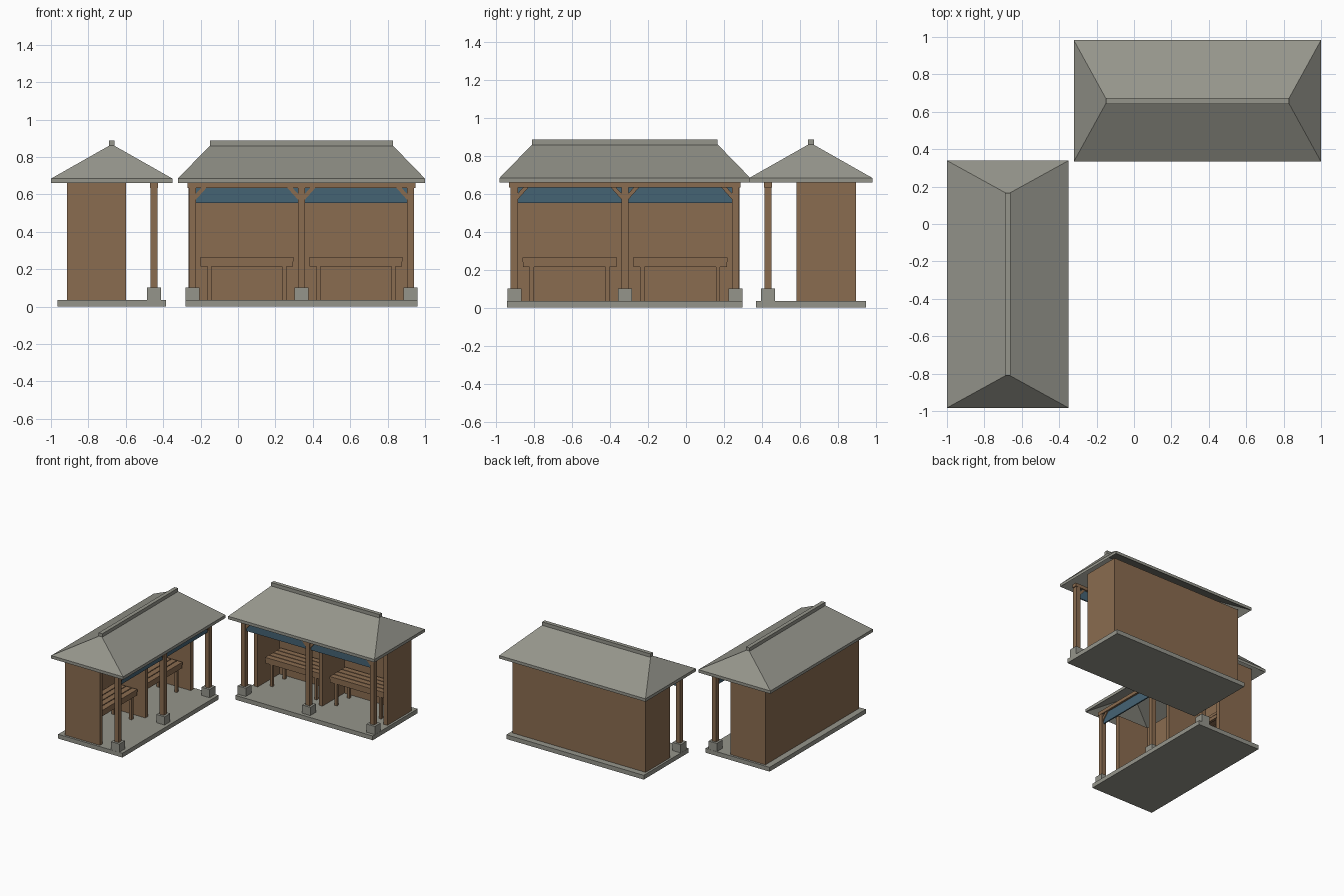
import bpy, bmesh, math
from mathutils import Matrix

if "Cube" in bpy.data.objects:
    bpy.data.objects.remove(bpy.data.objects["Cube"])


def material(name, rgb):
    m = bpy.data.materials.new(name)
    m.diffuse_color = (*rgb, 1)
    m.use_nodes = True
    m.node_tree.nodes["Principled BSDF"].inputs["Base Color"].default_value = m.diffuse_color
    return m


WOOD = material("warm brown wood", (0.255, 0.15, 0.08))
STONE = material("weathered grey", (0.30, 0.30, 0.26))
BLUE = material("slate blue", (0.06, 0.125, 0.175))


def finish(name, bm, mat, frame):
    bmesh.ops.recalc_face_normals(bm, faces=bm.faces)
    me = bpy.data.meshes.new(name)
    bm.to_mesh(me)
    bm.free()
    me.materials.append(mat)
    ob = bpy.data.objects.new(name, me)
    ob.matrix_world = frame
    bpy.context.collection.objects.link(ob)


def box(name, u, v, z, mat, frame):
    """Box from (min, max) ranges on each axis."""
    bm = bmesh.new()
    size = [b - a for a, b in (u, v, z)]
    mid = [(a + b) / 2 for a, b in (u, v, z)]
    bmesh.ops.create_cube(bm, size=1, matrix=Matrix.Translation(mid) @ Matrix.Diagonal((*size, 1)))
    finish(name, bm, mat, frame)


def around(c, half):
    return (c - half, c + half)


def prism(name, pts, v, mat, frame):
    """Profile in the length/height plane, extruded in depth."""
    bm = bmesh.new()
    a, b = ([bm.verts.new((u, d, z)) for u, z in pts] for d in v)
    bm.faces.new(a)
    bm.faces.new(b)
    for i in range(len(pts)):
        j = (i + 1) % len(pts)
        bm.faces.new((a[i], a[j], b[j], b[i]))
    finish(name, bm, mat, frame)


def hip_roof(frame):
    """Hollow hipped shell with a vertical eave edge."""
    L, D, R = 0.661, 0.325, 0.482
    bm = bmesh.new()

    def ring(z):
        return [bm.verts.new((su * L, sv * D, z)) for su, sv in ((-1, -1), (1, -1), (1, 1), (-1, 1))]

    def slopes(r, z):
        a, b = bm.verts.new((-R, 0, z)), bm.verts.new((R, 0, z))
        bm.faces.new((r[0], r[1], b, a))
        bm.faces.new((r[1], r[2], b))
        bm.faces.new((r[2], r[3], a, b))
        bm.faces.new((r[3], r[0], a))

    low, high = ring(0.66), ring(0.684)
    for i in range(4):
        j = (i + 1) % 4
        bm.faces.new((low[i], low[j], high[j], high[i]))
    slopes(high, 0.868)
    slopes(low, 0.844)
    finish("hip_roof", bm, STONE, frame)


def bench(c, frame):
    for i in range(4):
        v0 = -0.02 + i * 0.052
        box("bench_slat", around(c, 0.249), (v0, v0 + 0.045), (0.242, 0.264), WOOD, frame)
    for v0 in (-0.018, 0.155):
        box("bench_rail", around(c, 0.247), (v0, v0 + 0.022), (0.215, 0.25), WOOD, frame)
    for s in (-1, 1):
        box("bench_bearer", around(c + s * 0.2, 0.011), (-0.01, 0.17), (0.215, 0.243), WOOD, frame)
        for v in (0.0, 0.16):
            box("bench_leg", around(c + s * 0.2, 0.011), around(v, 0.011), (0.035, 0.22), WOOD, frame)


def shelter(frame):
    floor = 0.035
    box("floor_slab", (-0.621, 0.621), (-0.29, 0.29), (0, floor), STONE, frame)
    # walls and middle partition
    box("back_wall", (-0.603, 0.603), (0.205, 0.239), (floor, 0.68), WOOD, frame)
    for u in (-0.586, 0, 0.586):
        box("partition_wall" if u == 0 else "end_wall", around(u, 0.017), (-0.075, 0.206),
            (floor, 0.68), WOOD, frame)
    # front posts on stone footings
    V = -0.225
    for u in (-0.583, 0, 0.583):
        box("post_footing", around(u, 0.037), around(V, 0.037), (floor, 0.102), STONE, frame)
        box("front_post", around(u, 0.019), around(V, 0.019), (0.1, 0.635), WOOD, frame)
    box("front_beam", (-0.61, 0.61), around(V, 0.021), (0.633, 0.661), WOOD, frame)
    # blue valance and corner braces in each bay
    for c in (-0.2915, 0.2915):
        box("valance_panel", around(c, 0.274), around(V, 0.005), (0.553, 0.635), BLUE, frame)
        for s in (-1, 1):
            e = c + s * 0.274
            pts = [(e, 0.57), (e - s * 0.058, 0.635), (e - s * 0.03, 0.635), (e, 0.602)]
            prism("corner_brace", pts, around(V, 0.013), WOOD, frame)
        bench(c, frame)
    # roof and ridge
    hip_roof(frame)
    box("ridge_cap", (-0.489, 0.489), (-0.016, 0.016), (0.855, 0.887), STONE, frame)


# two identical shelters at right angles
shelter(Matrix.Translation((0.339, 0.658, 0)))
shelter(Matrix.Translation((-0.675, -0.322, 0)) @ Matrix.Rotation(math.radians(90), 4, 'Z'))
